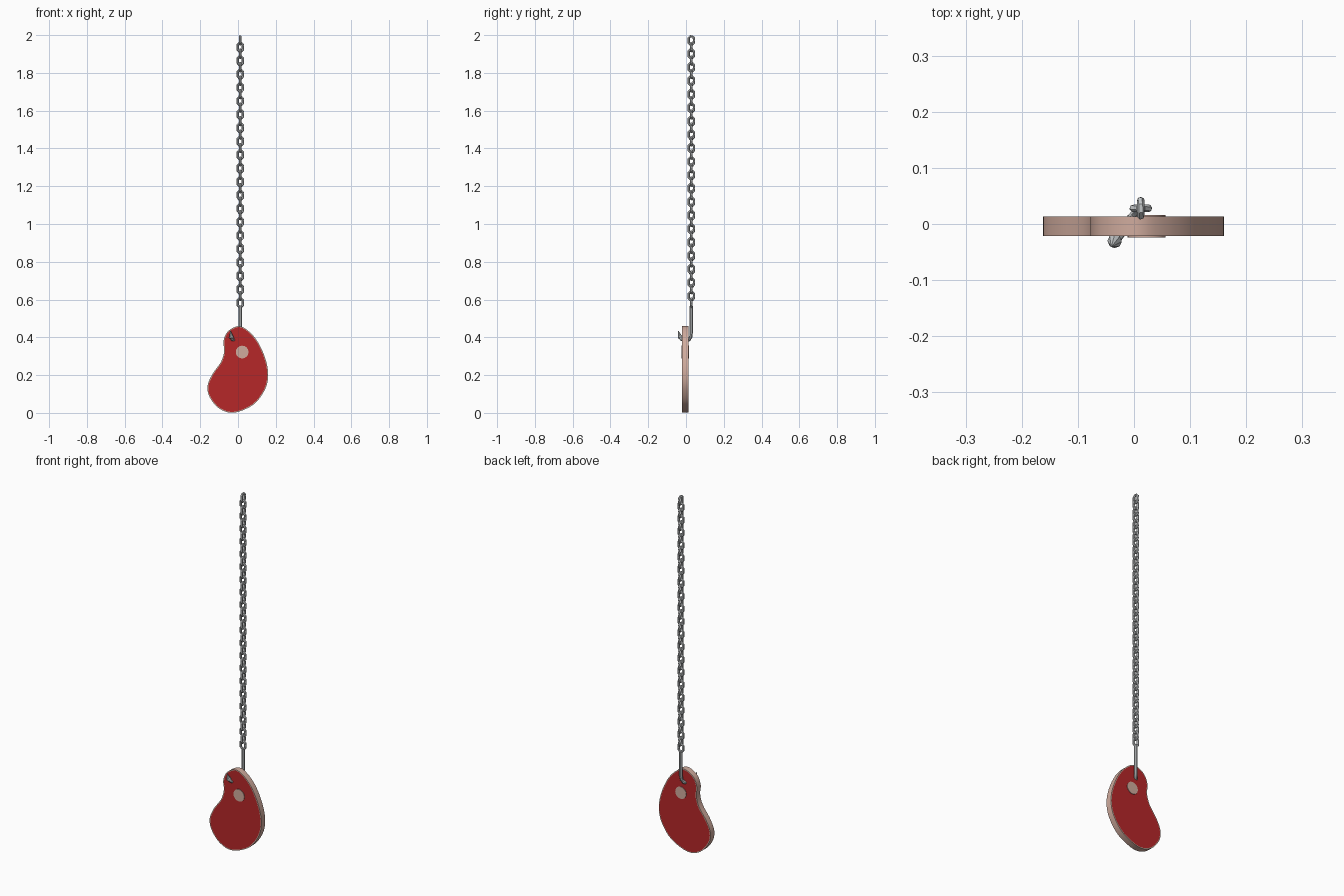
import bpy, bmesh, math
from mathutils import Vector

if "Cube" in bpy.data.objects:
    bpy.data.objects.remove(bpy.data.objects["Cube"])


def material(name, rgb):
    m = bpy.data.materials.new(name)
    m.diffuse_color = (*rgb, 1)
    m.use_nodes = True
    m.node_tree.nodes["Principled BSDF"].inputs["Base Color"].default_value = m.diffuse_color
    return m


RED = material("raw meat red", (0.47, 0.020, 0.022))
FAT = material("pale fat", (0.63, 0.41, 0.34))
STEEL = material("steel grey", (0.56, 0.58, 0.59))


def finish(bm, name, mats, angle=40):
    bmesh.ops.recalc_face_normals(bm, faces=bm.faces)
    me = bpy.data.meshes.new(name)
    bm.to_mesh(me)
    bm.free()
    ob = bpy.data.objects.new(name, me)
    bpy.context.collection.objects.link(ob)
    for m in mats:
        me.materials.append(m)
    bpy.ops.object.select_all(action='DESELECT')
    bpy.context.view_layer.objects.active = ob
    ob.select_set(True)
    bpy.ops.object.shade_smooth_by_angle(angle=math.radians(angle))
    return ob


def smooth_loop(pts, steps):
    """Closed Catmull-Rom curve through the points."""
    out, n = [], len(pts)
    for i in range(n):
        a, b, c, d = (Vector(pts[(i + k - 1) % n]) for k in range(4))
        for s in range(steps):
            t = s / steps
            out.append(0.5 * (2 * b + (c - a) * t + (2 * a - 5 * b + 4 * c - d) * t * t
                              + (3 * b - a - 3 * c + d) * t ** 3))
    return out


def tube(bm, path, radii, sides, closed=False):
    """Sweep a round section along a path."""
    n, rings, u = len(path), [], None
    for i, p in enumerate(path):
        if closed:
            t = path[(i + 1) % n] - path[i - 1]
        else:
            t = path[min(i + 1, n - 1)] - path[max(i - 1, 0)]
        t.normalize()
        if u is None:
            u = t.orthogonal()
        u = (u - t * u.dot(t)).normalized()
        w = t.cross(u)
        rings.append([bm.verts.new(p + radii[i] * (u * math.cos(a) + w * math.sin(a)))
                      for a in (2 * math.pi * (k + .5) / sides for k in range(sides))])
    for i in range(n if closed else n - 1):
        r, q = rings[i], rings[(i + 1) % n]
        for k in range(sides):
            j = (k + 1) % sides
            bm.faces.new((r[k], r[j], q[j], q[k]))
    if not closed:
        bm.faces.new(rings[0][::-1])
        bm.faces.new(rings[-1])


# Steak: bean-shaped slab, fat around the edge, red inset on both faces
outline = [(0, .459), (.05, .438), (.103, .379), (.145, .287), (.160, .2), (.142, .122),
           (.082, .044), (-.02, .001), (-.098, .022), (-.15, .083), (-.161, .143),
           (-.135, .206), (-.09, .27), (-.073, .328), (-.077, .378), (-.055, .430)]
bm = bmesh.new()
face = bm.faces.new([bm.verts.new((p.x, -.021, p.y)) for p in smooth_loop(outline, 4)])
new = bmesh.ops.extrude_face_region(bm, geom=[face], use_keep_orig=True)
bmesh.ops.translate(bm, vec=(0, .034, 0),
                    verts=[v for v in new["geom"] if isinstance(v, bmesh.types.BMVert)])
bmesh.ops.recalc_face_normals(bm, faces=bm.faces)
caps = [f for f in bm.faces if len(f.verts) > 4]
bmesh.ops.inset_region(bm, faces=caps, thickness=.005)
for f in bm.faces:
    f.material_index = 1 if len(f.verts) > 4 else 0
finish(bm, "steak", [FAT, RED])

# Bone: short round plug through the slab
bm = bmesh.new()
rings = [[bm.verts.new((.022 + .034 * math.cos(k * math.pi / 8), y,
                        .322 + .034 * math.sin(k * math.pi / 8))) for k in range(16)]
         for y in (-.024, .016)]
for k in range(16):
    j = (k + 1) % 16
    bm.faces.new((rings[0][k], rings[0][j], rings[1][j], rings[1][k]))
for r in rings:
    bm.faces.new(r)
finish(bm, "bone", [FAT])

# Hook: straight shank, bend through the meat, barbed point
CX, CY = .012, .028
path = [(CX, CY, .566), (CX, CY, .425), (.009, .025, .402), (.002, .017, .388),
        (-.008, .004, .384), (-.019, -.010, .384), (-.029, -.023, .389),
        (-.034, -.030, .398), (-.0345, -.0305, .399), (-.040, -.040, .434)]
bm = bmesh.new()
tube(bm, [Vector(p) for p in path], [.009] * 8 + [.013, .001], 8)
finish(bm, "hook", [STEEL])

# Chain: forty oval links, every second one turned a quarter
bm = bmesh.new()
R = .0068
for i in range(40):
    zc = 1.972 - i * .0356
    loop = []
    for k in range(8):
        a = 2 * math.pi * (k + .5) / 8
        s = (.0215 - R) * math.cos(a)
        z = zc + (.0215 - R) * math.sin(a) + math.copysign(.008, math.sin(a))
        loop.append(Vector((CX, CY + s, z) if i % 2 == 0 else (CX + s, CY, z)))
    tube(bm, loop, [R] * 8, 6, closed=True)
finish(bm, "chain", [STEEL], 30)
